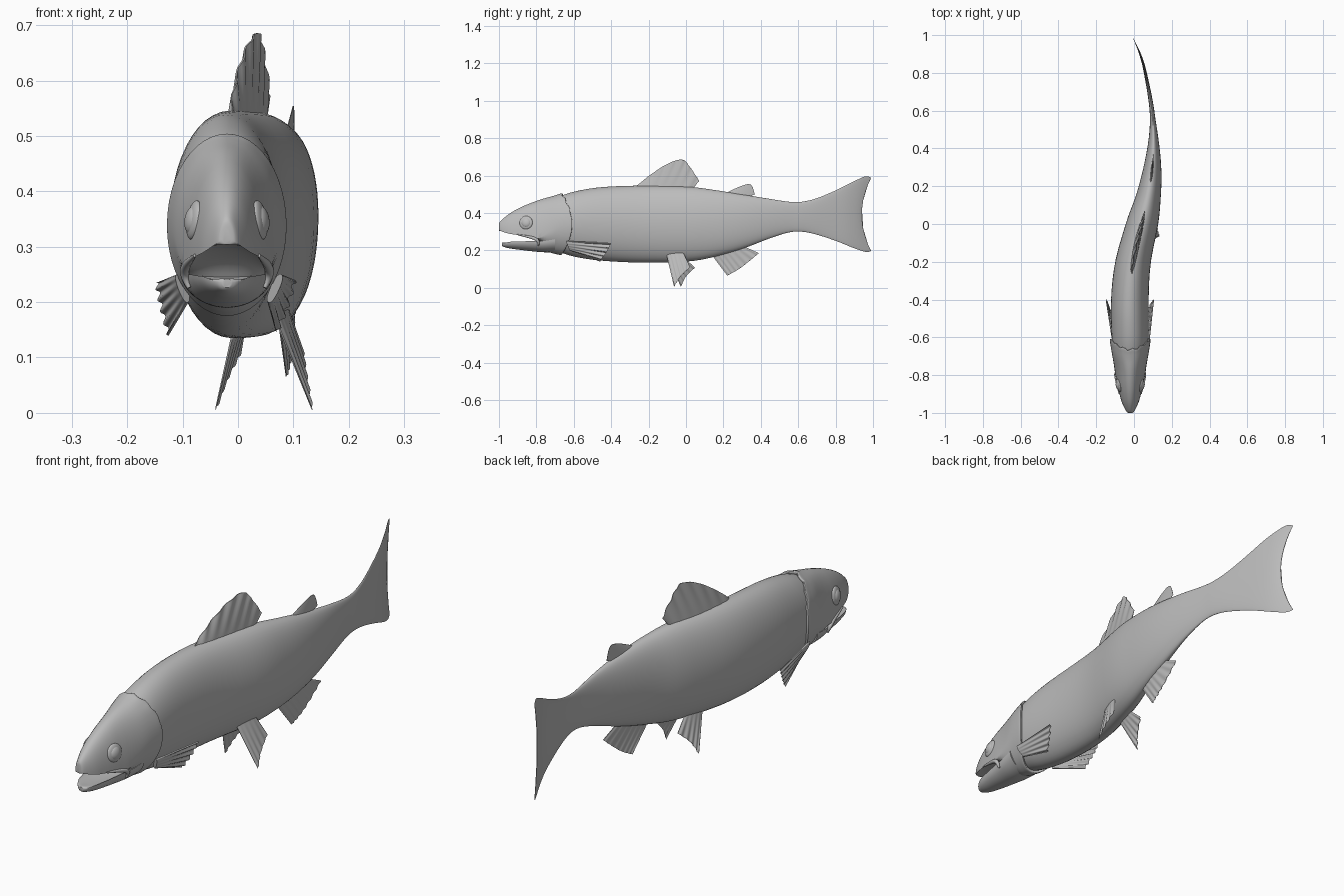
import bpy, bmesh, math
from mathutils import Vector

cube = bpy.data.objects.get("Cube")
if cube:
    bpy.data.objects.remove(cube, do_unlink=True)

grey = bpy.data.materials.new("plain grey")
grey.use_nodes = True
grey.diffuse_color = (0.5, 0.5, 0.5, 1)
grey.node_tree.nodes["Principled BSDF"].inputs["Base Color"].default_value = (0.5, 0.5, 0.5, 1)


def smooth_rows(rows, k):
    """Spline through rows of numbers, with k steps per span."""
    out = []
    for i in range(len(rows) - 1):
        p = [rows[max(0, min(len(rows) - 1, i + d))] for d in (-1, 0, 1, 2)]
        for j in range(k):
            t = j / k
            out.append([b + 0.5 * t * (c - a + t * (2*a - 5*b + 4*c - d + t * (3*(b - c) + d - a)))
                        for a, b, c, d in zip(*p)])
    return out + [list(rows[-1])]


SPINE = smooth_rows([(-1, -.02), (-.65, -.02), (-.4, -.022), (-.2, -.005), (0, .042), (.2, .085),
                     (.4, .103), (.6, .095), (.8, .06), (.9, .032), (1, -.012)], 8)


def spine_x(y):
    """Sideways bend of the swimming body."""
    for (y0, x0), (y1, x1) in zip(SPINE, SPINE[1:]):
        if y <= y1:
            return x0 + (x1 - x0) * max(0, (y - y0) / (y1 - y0))
    return SPINE[-1][1]


def finish(name, bm, angle=40):
    bmesh.ops.recalc_face_normals(bm, faces=bm.faces)
    mesh = bpy.data.meshes.new(name)
    bm.to_mesh(mesh)
    bm.free()
    ob = bpy.data.objects.new(name, mesh)
    bpy.context.collection.objects.link(ob)
    mesh.materials.append(grey)
    bpy.ops.object.select_all(action='DESELECT')
    ob.select_set(True)
    bpy.context.view_layer.objects.active = ob
    bpy.ops.object.shade_smooth_by_angle(angle=math.radians(angle))
    return ob


def loft(name, rows, shift=lambda y, a: 0, k=4, n=48):
    """Rows are (y, half width, top, widest height, bottom)."""
    bm = bmesh.new()
    rings = []
    for y, w, top, mid, bot in smooth_rows(rows, k):
        ring = []
        for i in range(n):
            a = 2 * math.pi * i / n
            s = math.sin(a)
            yy = y + shift(y, a)
            z = mid + s * (top - mid if s > 0 else mid - bot)
            ring.append(bm.verts.new((spine_x(yy) + w * math.cos(a), yy, z)))
        rings.append(ring)
    for r, q in zip(rings, rings[1:]):
        for i in range(n):
            bm.faces.new((r[i], r[(i + 1) % n], q[(i + 1) % n], q[i]))
    bm.faces.new(rings[0])
    bm.faces.new(rings[-1])
    return finish(name, bm)


def fin(name, root, tip, thick, ripple=0.0, rays=7, n=42, m=8):
    """Tapering blade between a root line and a tip line, with rippled rays."""
    def sample(pts, u):
        f = u * (len(pts) - 1)
        i = min(int(f), len(pts) - 2)
        return Vector(pts[i]).lerp(Vector(pts[i + 1]), f - i)
    root, tip = smooth_rows(root, 6), smooth_rows(tip, 6)
    along = Vector(root[-1]) - Vector(root[0])
    out = sample(tip, .5) - sample(root, .5)
    side = along.cross(out).normalized()
    bm = bmesh.new()
    sheets = []
    for sign in (1, -1):
        grid = []
        for i in range(n + 1):
            u = i / n
            a, b = sample(root, u), sample(tip, u)
            line = []
            for j in range(m + 1):
                v = j / m
                half = thick * (1 - .9 * v) * (.15 + .85 * math.sin(math.pi * u) ** .5)
                wave = ripple * v * math.sin(2 * math.pi * rays * u)
                line.append(bm.verts.new(a.lerp(b, v) + side * (sign * half + wave)))
            grid.append(line)
        for i in range(n):
            for j in range(m):
                bm.faces.new((grid[i][j], grid[i + 1][j], grid[i + 1][j + 1], grid[i][j + 1]))
        sheets.append([g[0] for g in grid] + grid[-1][1:] + [g[-1] for g in grid[-2::-1]]
                      + grid[0][-2:0:-1])
    p, q = sheets
    for i in range(len(p)):
        j = (i + 1) % len(p)
        bm.faces.new((p[i], p[j], q[j], q[i]))
    return finish(name, bm, 50)


def midline(points):
    return [(spine_x(y), y, z) for y, z in points]


# Body running into the forked tail
def fork(y, a):
    return .05 * max(0, (y - .75) / .19) ** 2 * math.sin(a) ** 2


loft("body_and_tail", [
    (-.7, .086, .475, .335, .2), (-.66, .093, .495, .34, .185), (-.58, .098, .518, .345, .163),
    (-.45, .1, .538, .345, .145), (-.25, .096, .546, .345, .135), (0, .086, .541, .345, .14),
    (.15, .066, .523, .35, .165), (.3, .047, .499, .36, .208), (.45, .026, .475, .37, .265),
    (.55, .015, .46, .38, .296), (.62, .012, .46, .38, .3), (.7, .01, .479, .38, .284),
    (.8, .008, .522, .385, .25), (.88, .006, .572, .39, .21), (.92, .004, .596, .392, .192),
    (.94, .001, .588, .392, .196)], fork)


# Head with flared gill covers
def gill(y, a):
    t = min(1, max(0, (y + .8) / .13))
    return t * (.055 * math.cos(a) ** 2 + .006 * math.sin(14 * a) * max(0, math.sin(a)) * t ** 4)


loft("head", [
    (-1, .008, .338, .315, .305), (-.993, .02, .355, .305, .303), (-.95, .042, .392, .29, .305),
    (-.9, .057, .422, .282, .3), (-.85, .069, .445, .272, .29), (-.8, .079, .464, .262, .265),
    (-.76, .087, .477, .29, .207), (-.72, .097, .488, .325, .187), (-.69, .104, .497, .335, .179),
    (-.668, .108, .504, .338, .175), (-.664, .103, .498, .338, .181),
    (-.67, .088, .485, .338, .196)], gill)

# Open lower jaw
loft("lower_jaw", [
    (-.985, .008, .242, .235, .226), (-.975, .022, .243, .238, .219), (-.94, .042, .24, .246, .21),
    (-.88, .056, .238, .248, .202), (-.82, .066, .24, .25, .195), (-.76, .076, .25, .25, .19),
    (-.7, .085, .26, .26, .19)])

# Eyes and jaw-corner flaps
for side, label in ((1, "left"), (-1, "right")):
    for part, r, depth, out in (("eye_rim", .036, .012, .059), ("eye", .026, .014, .062)):
        bm = bmesh.new()
        bmesh.ops.create_uvsphere(bm, u_segments=24, v_segments=12, radius=1)
        eye = finish(f"{label}_{part}", bm)
        eye.scale = (depth, r, r)
        eye.location = (-.02 + side * out, -.855, .348)
        eye.rotation_euler = (0, side * -.15, side * -.22)
    curve = bpy.data.curves.new(f"{label}_jaw_flap", 'CURVE')
    curve.dimensions = '3D'
    curve.bevel_depth = .01
    curve.bevel_resolution = 3
    curve.use_fill_caps = True
    line = curve.splines.new('NURBS')
    path = [(.058, -.9, .284), (.066, -.86, .276), (.075, -.81, .268), (.079, -.785, .25), (.068, -.79, .226)]
    line.points.add(len(path) - 1)
    line.use_endpoint_u = True
    for i, (pt, (x, y, z)) in enumerate(zip(line.points, path)):
        pt.co = (-.02 + side * x, y, z, 1)
        pt.radius = (.3, .6, .9, .9, .4)[i]
    curve.materials.append(grey)
    bpy.context.collection.objects.link(bpy.data.objects.new(f"{label}_jaw_flap", curve))

# Midline fins
fin("dorsal_fin", midline([(-.27, .53), (-.12, .53), (.03, .52)]),
    midline([(-.27, .54), (-.19, .604), (-.1, .662), (-.02, .685), (.025, .64), (.07, .572)]),
    .015, .003)
fin("adipose_fin", midline([(.2, .5), (.26, .49), (.32, .48)]),
    midline([(.22, .51), (.29, .542), (.345, .552), (.368, .5)]), .007)
fin("anal_fin", midline([(.12, .2), (.2, .22), (.28, .235)]),
    midline([(.22, .065), (.29, .105), (.39, .185)]), .008, .002)

# Pelvic fins
fin("left_pelvic_fin", [(.06, -.107, .19), (.085, -.02, .2)],
    [(.135, -.064, .005), (.125, -.03, .06), (.118, .022, .11)], .007, .002, 5)
fin("right_pelvic_fin", [(-.005, -.1, .16), (.012, -.01, .16)],
    [(-.04, -.027, .005), (-.02, 0, .06), (.005, .048, .108)], .007, .002, 5)

# Pectoral fins
fin("left_pectoral_fin", [(.078, -.64, .25), (.055, -.62, .2)],
    [(.103, -.4, .24), (.088, -.425, .19), (.07, -.46, .145)], .008, .004, 5)
fin("right_pectoral_fin", [(-.11, -.64, .25), (-.09, -.62, .2)],
    [(-.147, -.4, .235), (-.138, -.425, .19), (-.125, -.46, .14)], .008, .004, 5)
